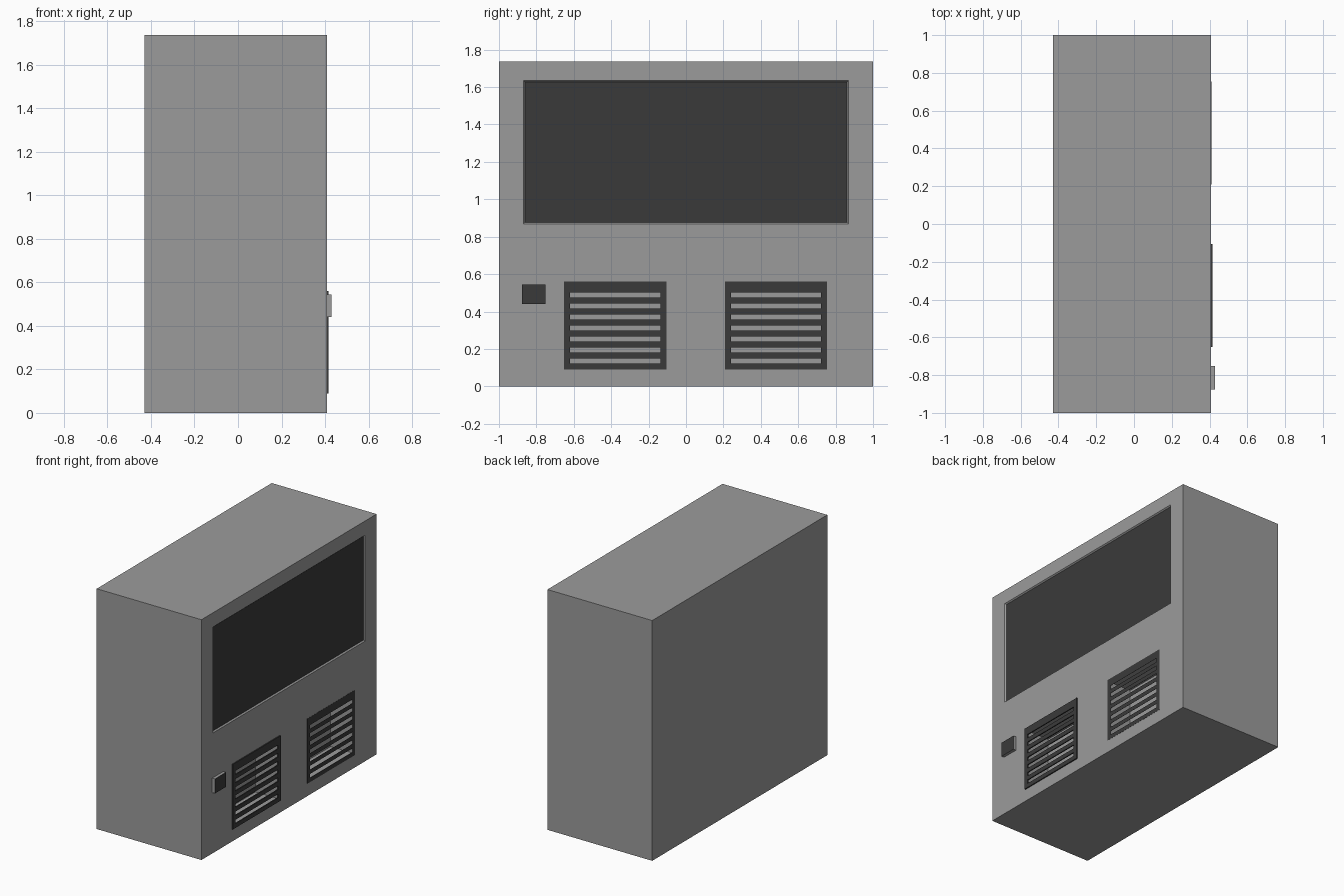
import bpy, bmesh

if "Cube" in bpy.data.objects:
    bpy.data.objects.remove(bpy.data.objects["Cube"])

FRONT = 0.408  # x of the machine's face panel


def material(name, value):
    mat = bpy.data.materials.new(name)
    mat.diffuse_color = (value, value, value, 1)
    mat.use_nodes = True
    mat.node_tree.nodes["Principled BSDF"].inputs["Base Color"].default_value = mat.diffuse_color
    return mat


grey = material("mid_grey", 0.33)
dark = material("dark_grey", 0.042)


def finish(bm, name, mat=None):
    bmesh.ops.recalc_face_normals(bm, faces=bm.faces)
    mesh = bpy.data.meshes.new(name)
    bm.to_mesh(mesh)
    bm.free()
    obj = bpy.data.objects.new(name, mesh)
    bpy.context.collection.objects.link(obj)
    if mat:
        mesh.materials.append(mat)
    return obj


def box(name, x, y, z, mat=None, flare=0.0):
    """Box from (min, max) ranges; flare widens the +x end."""
    bm = bmesh.new()
    bmesh.ops.create_cube(bm, size=2)
    for v in bm.verts:
        f = flare if v.co.x > 0 else 0
        sy, sz = v.co.y, v.co.z
        v.co = (x[v.co.x > 0], y[sy > 0] + f * sy, z[sz > 0] + f * sz)
    return finish(bm, name, mat)


def cut(target, cutter):
    mod = target.modifiers.new(cutter.name, 'BOOLEAN')
    mod.operation = 'DIFFERENCE'
    mod.solver = 'EXACT'
    mod.object = cutter
    cutter.hide_render = True
    cutter.hide_set(True)


def grille(name, y0, y1, thickness, z0=0.09, z1=0.56, slots=7):
    """Plate with a row of horizontal slots."""
    ys = [y0, y0 + 0.032, y1 - 0.032, y1]
    zs = [z0]
    for i in range(slots):
        zs += [0.121 + i * 0.059, 0.149 + i * 0.059]
    zs.append(z1)
    bm = bmesh.new()
    grid = [[bm.verts.new((FRONT, y, z)) for z in zs] for y in ys]
    for i in range(3):
        for j in range(len(zs) - 1):
            if i == 1 and j % 2 == 1:
                continue  # slot opening
            bm.faces.new((grid[i][j], grid[i + 1][j],
                          grid[i + 1][j + 1], grid[i][j + 1]))
    ext = bmesh.ops.extrude_face_region(bm, geom=bm.faces[:], use_keep_orig=True)
    moved = [g for g in ext["geom"] if isinstance(g, bmesh.types.BMVert)]
    bmesh.ops.translate(bm, verts=moved, vec=(thickness, 0, 0))
    return finish(bm, name, dark)


# Cabinet with a bevelled window recess
cabinet = box("cabinet", (-0.43, FRONT), (-1, 1), (0, 1.737), grey)
cut(cabinet, box("window_cutter", (FRONT - 0.01, FRONT + 0.01), (-0.862, 0.862),
                 (0.876, 1.626), grey, flare=0.016))

# Dark display window
box("window_panel", (0.38, FRONT - 0.009), (-0.862, 0.862), (0.876, 1.626), dark)

# Vents: hollow behind a slotted plate, the right-hand one nearly flush
for side, y0, y1, thick in (("left", -0.652, -0.105, 0.008),
                            ("right", 0.208, 0.755, 0.001)):
    cut(cabinet, box(side + "_vent_cutter", (0.23, 0.45),
                     (y0 + 0.025, y1 - 0.025), (0.112, 0.535), grey))
    grille(side + "_vent_grille", y0, y1, thick)

# Control box with a dark front face
control = box("control_box", (FRONT - 0.005, 0.43), (-0.877, -0.752),
              (0.44, 0.545), grey)
control.data.materials.append(dark)
for p in control.data.polygons:
    p.material_index = 1 if p.normal.x > 0.9 else 0
